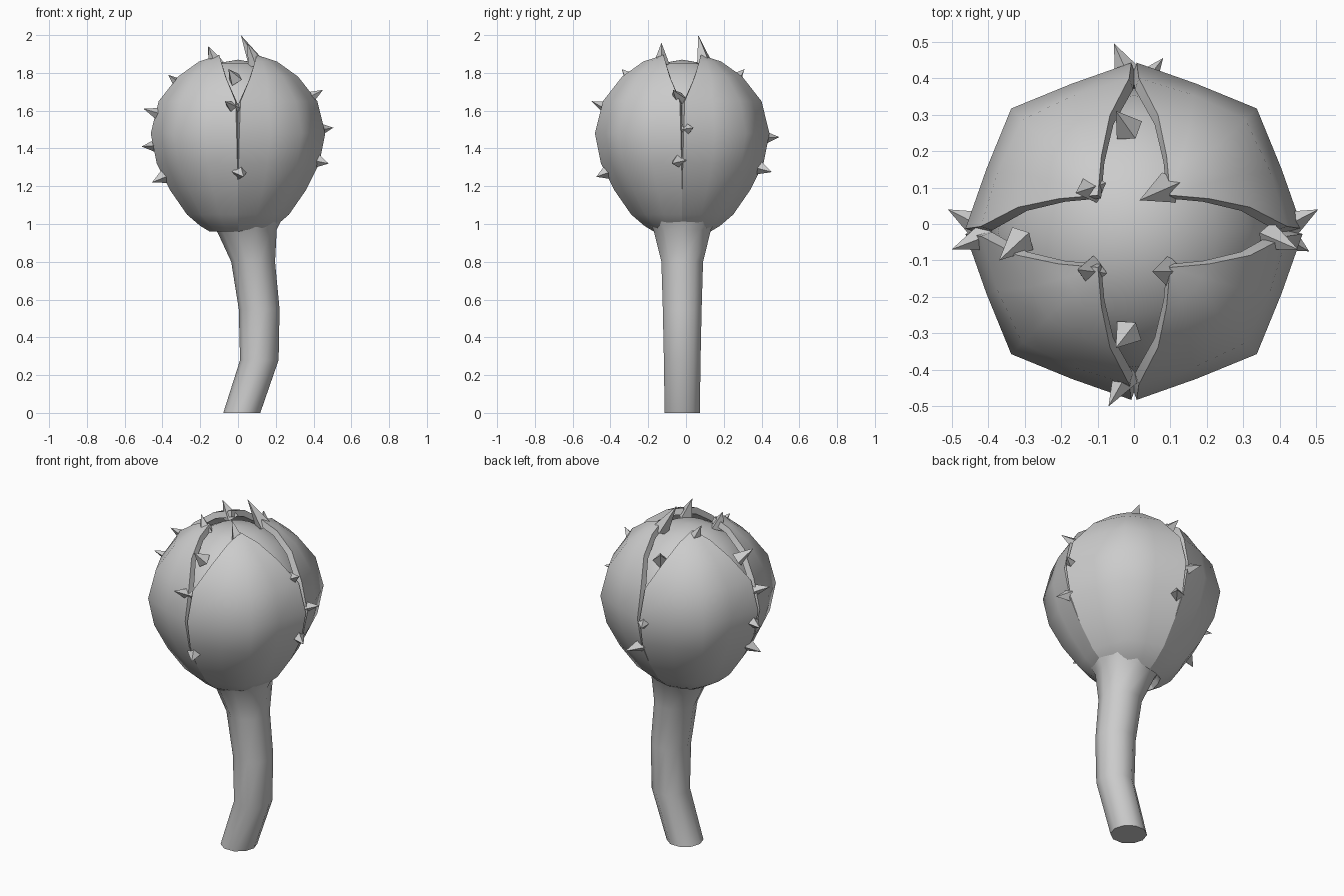
import bpy, bmesh, math
from mathutils import Vector

if "Cube" in bpy.data.objects:
    bpy.data.objects.remove(bpy.data.objects["Cube"], do_unlink=True)

grey = bpy.data.materials.new("plain_grey")
grey.use_nodes = True
colour = (0.6, 0.6, 0.6, 1)
grey.diffuse_color = colour
grey.node_tree.nodes["Principled BSDF"].inputs["Base Color"].default_value = colour

CENTRE = Vector((0, -0.02, 1.44))


def finish(name, bm, angle=45, thickness=0):
    """Turn a bmesh into a shaded object, with optional inward thickness."""
    mesh = bpy.data.meshes.new(name)
    bm.to_mesh(mesh)
    bm.free()
    obj = bpy.data.objects.new(name, mesh)
    bpy.context.collection.objects.link(obj)
    mesh.materials.append(grey)
    bpy.ops.object.select_all(action="DESELECT")
    obj.select_set(True)
    bpy.context.view_layer.objects.active = obj
    if thickness:
        mod = obj.modifiers.new("thickness", "SOLIDIFY")
        mod.thickness = thickness
        mod.offset = -1
        bpy.ops.object.modifier_apply(modifier=mod.name)
    bpy.ops.object.shade_smooth_by_angle(angle=math.radians(angle))
    return obj


def skin(bm, rows, closed=False):
    """Join rows of points, listed from bottom to top, with quads."""
    rings = [[bm.verts.new(p) for p in row] for row in rows]
    n = len(rows[0])
    for low, high in zip(rings, rings[1:]):
        for i in range(n if closed else n - 1):
            j = (i + 1) % n
            bm.faces.new((low[i], low[j], high[j], high[i]))
    return rings


# Bent stem, flaring under the bud: x centre, height, radius
stem = [(0.02, 0, 0.098), (0.113, 0.28, 0.102), (0.112, 0.55, 0.108),
        (0.08, 0.8, 0.116), (0.045, 0.97, 0.16), (0.03, 1.06, 0.22)]
SIDES = 10
bm = bmesh.new()
rings = skin(bm, [[(x + r * math.cos(math.tau * i / SIDES),
                    -0.02 + r * math.sin(math.tau * i / SIDES), z)
                   for i in range(SIDES)] for x, z, r in stem], closed=True)
bm.faces.new(rings[0][::-1])
finish("stem", bm)

# Inner bulb seen between the petals
bm = bmesh.new()
bmesh.ops.create_uvsphere(bm, u_segments=16, v_segments=10, radius=0.43)
for v in bm.verts:
    v.co = Vector((v.co.x * 0.91, v.co.y * 0.91, v.co.z)) + CENTRE
finish("inner_bulb", bm, 60)

# Petal rows: height, radius, share of the quarter turn, flattening
petal = [(0.96, 0.15, 1, 0.98), (0.99, 0.2, 1, 0.97), (1.05, 0.27, 1, 0.96),
         (1.18, 0.36, 1, 0.95), (1.32, 0.43, 0.99, 0.95),
         (1.48, 0.462, 0.98, 0.95), (1.65, 0.42, 0.96, 0.97),
         (1.78, 0.325, 0.74, 0.99), (1.86, 0.225, 0.48, 1),
         (1.895, 0.14, 0, 1)]
for k, name in enumerate(("back_left", "back_right", "front_right", "front_left")):
    rows = []
    for z, r, width, flat in petal:
        row = []
        for i, s in enumerate((-1, -0.5, 0, 0.5, 1)):
            a = math.pi / 4 * (2 * k + 1 + width * s)
            rr = r * (flat if i % 2 else 1.03 if i == 2 else 1)
            row.append((rr * math.cos(a), rr * math.sin(a) - 0.02, z))
        rows.append(row)
    bm = bmesh.new()
    skin(bm, rows)
    bmesh.ops.remove_doubles(bm, verts=bm.verts[:], dist=0.0005)
    finish(name + "_petal", bm, 45, 0.035)


def thorn(name, tip, base, radius):
    """Four-sided spike from base to tip."""
    tip, base = Vector(tip), Vector(base)
    axis = tip - base
    bm = bmesh.new()
    bmesh.ops.create_cone(bm, cap_ends=True, segments=4, radius1=radius,
                          radius2=0, depth=axis.length)
    turn = axis.to_track_quat("Z", "Y")
    for v in bm.verts:
        v.co = turn @ v.co + (tip + base) / 2
    finish(name, bm, 30)


# Thorns along the petal seams
seam_tips = [(0.45, -0.07, 1.71), (0.505, 0.04, 1.51), (0.48, -0.075, 1.32),
             (-0.5, -0.07, 1.61), (-0.51, 0.04, 1.41), (-0.455, -0.05, 1.22),
             (-0.07, -0.5, 1.65), (0.03, -0.475, 1.25),
             (-0.055, 0.495, 1.46), (0.08, 0.455, 1.275),
             (-0.37, -0.1, 1.79), (-0.05, -0.34, 1.82), (-0.05, 0.31, 1.82)]
for n, tip in enumerate(seam_tips):
    out = Vector(tip) - CENTRE
    base = out.normalized() * 0.425
    across = 1 if abs(out.x) > abs(out.y) else 0
    base[across] *= 0.3
    thorn("seam_thorn_%d" % (n + 1), tip, CENTRE + base, 0.042)

# Thorns on the petal points
for n, (tip, base) in enumerate([
        ((0.015, 0.065, 2.0), (0.095, 0.1, 1.85)),
        ((-0.16, 0.085, 1.94), (-0.115, 0.1, 1.84)),
        ((-0.155, -0.125, 1.94), (-0.115, -0.13, 1.84)),
        ((0.05, -0.13, 1.96), (0.095, -0.13, 1.84))]):
    thorn("point_thorn_%d" % (n + 1), tip, base, 0.045)
